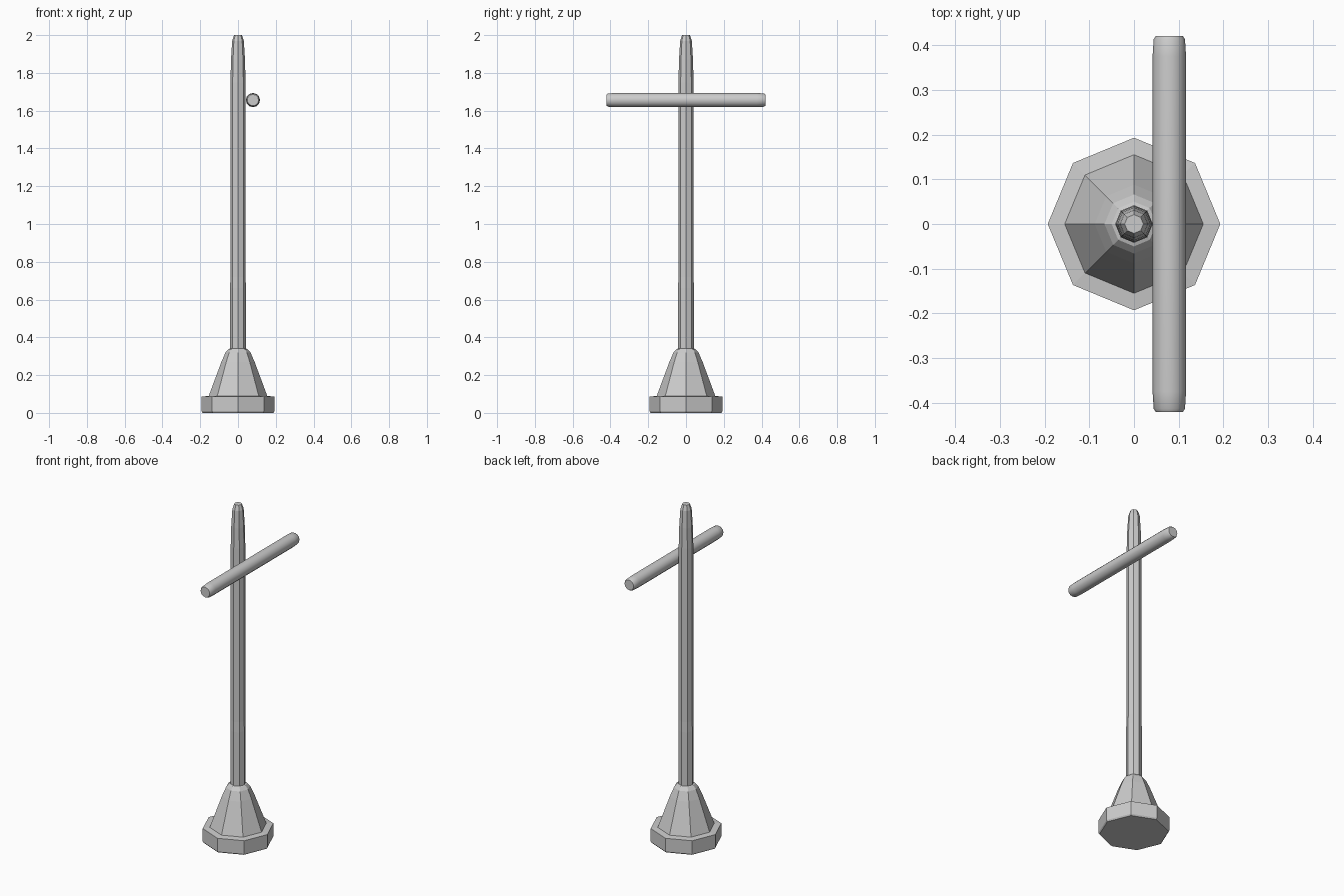
import bpy, bmesh, math
from mathutils import Matrix

if "Cube" in bpy.data.objects:
    bpy.data.objects.remove(bpy.data.objects["Cube"])


def lathe(name, profile, sides, matrix=None, smooth=None):
    """Capped solid of revolution about z from (radius, height) points."""
    bm = bmesh.new()
    rings = []
    for r, z in profile:
        rings.append([bm.verts.new((r * math.cos(i * math.tau / sides),
                                    r * math.sin(i * math.tau / sides), z))
                      for i in range(sides)])
    for a, b in zip(rings, rings[1:]):
        for i in range(sides):
            j = (i + 1) % sides
            bm.faces.new((a[i], a[j], b[j], b[i]))
    bm.faces.new(rings[0][::-1])
    bm.faces.new(rings[-1])
    if matrix:
        bm.transform(matrix)
    mesh = bpy.data.meshes.new(name)
    bm.to_mesh(mesh)
    bm.free()
    obj = bpy.data.objects.new(name, mesh)
    bpy.context.collection.objects.link(obj)
    if smooth:
        bpy.ops.object.select_all(action='DESELECT')
        obj.select_set(True)
        bpy.context.view_layer.objects.active = obj
        bpy.ops.object.shade_smooth_by_angle(angle=math.radians(smooth))
    return obj


# Octagonal foot with a flared cone above it
lathe("base", [(0.187, 0.0), (0.193, 0.008), (0.193, 0.086), (0.155, 0.09),
               (0.088, 0.27), (0.066, 0.32), (0.05, 0.338), (0.038, 0.342)], 8)

# Octagonal post, tapering at the tip
lathe("post", [(0.042, 0.30), (0.042, 0.66), (0.04, 0.72), (0.04, 1.75),
               (0.037, 1.87), (0.031, 1.97), (0.021, 2.0)], 8)

# Round crossbar along y, fixed to the +x side of the post
lathe("crossbar", [(0.030, -0.421), (0.035, -0.413), (0.0375, -0.375),
                   (0.0375, 0.375), (0.035, 0.413), (0.030, 0.421)], 12,
      Matrix.Translation((0.079, 0, 1.656)) @ Matrix.Rotation(math.radians(90), 4, 'X'),
      smooth=35)
